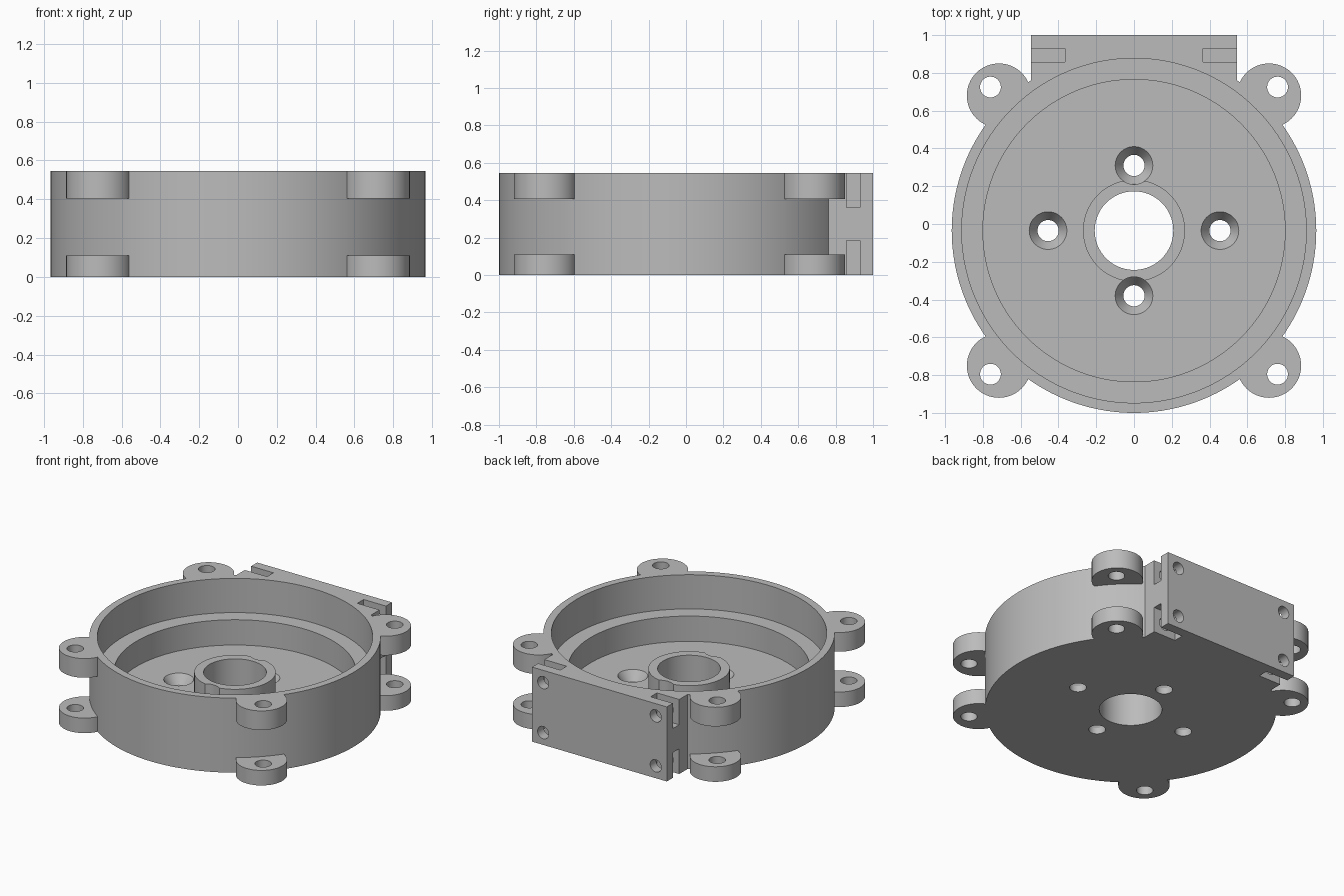
import bpy
import math
from mathutils import Vector

cube = bpy.data.objects.get("Cube")
if cube:
    bpy.data.objects.remove(cube)

CY = -0.035       # y of the main axis
H = 0.545         # overall height
FLOOR = 0.11
LEDGE = 0.295
TOP = H + 0.1     # cutters overshoot the surfaces
LOW = -0.1

grey = bpy.data.materials.new("plain_grey")
grey.use_nodes = True
colour = (0.5, 0.5, 0.5, 1)
grey.diffuse_color = colour
grey.node_tree.nodes["Principled BSDF"].inputs["Base Color"].default_value = colour


def cone(name, x, y, z0, z1, r0, r1, sides=48):
    bpy.ops.mesh.primitive_cone_add(vertices=sides, radius1=r0, radius2=r1,
                                    depth=z1 - z0, location=(x, y, (z0 + z1) / 2))
    ob = bpy.context.object
    ob.name = name
    return ob


def cylinder(name, x, y, z0, z1, r, sides=48):
    return cone(name, x, y, z0, z1, r, r, sides)


def box(name, lo, hi):
    lo, hi = Vector(lo), Vector(hi)
    bpy.ops.mesh.primitive_cube_add(size=1, location=(lo + hi) / 2)
    ob = bpy.context.object
    ob.name = name
    ob.scale = hi - lo
    bpy.ops.object.transform_apply(location=False, rotation=False, scale=True)
    return ob


def combine(target, tool, operation):
    mod = target.modifiers.new("combine", "BOOLEAN")
    mod.operation = operation
    mod.solver = "EXACT"
    mod.object = tool
    bpy.context.view_layer.objects.active = target
    bpy.ops.object.modifier_apply(modifier=mod.name)
    bpy.data.objects.remove(tool)


def add(tool):
    combine(housing, tool, "UNION")


def cut(tool):
    combine(housing, tool, "DIFFERENCE")


# Round housing with the rear mounting block
housing = cylinder("housing", 0, CY, 0, H, 0.965, 160)
add(box("rear_block", (-0.545, 0.5, 0), (0.545, 1, H)))

# Paired ears, low and high, at the four corners
corners = [(sx, sy) for sx in (-1, 1) for sy in (-1, 1)]
for sx, sy in corners:
    for z0, z1 in ((0, FLOOR), (0.405, H)):
        add(cylinder("ear", sx * 0.715, CY + sy * 0.715, z0, z1, 0.17, 64))

# Stepped bowl
cut(cylinder("upper_bore", 0, CY, LEDGE, TOP, 0.912, 160))
cut(cylinder("lower_bore", 0, CY, FLOOR, TOP, 0.8, 160))

# Central boss and its through hole
add(cylinder("boss", 0, CY, FLOOR / 2, 0.285, 0.27, 80))
cut(cylinder("centre_hole", 0, CY, LOW, TOP, 0.208, 80))

# Countersunk screw holes around the boss
for x, y in ((0.455, 0), (-0.455, 0), (0, 0.345), (0, -0.345)):
    cut(cylinder("head_clearance", x, CY + y, FLOOR, TOP, 0.1))
    cut(cone("countersink", x, CY + y, 0.045, FLOOR + 0.0005, 0.056, 0.1))
    cut(cylinder("screw_hole", x, CY + y, LOW, TOP, 0.056))

# Ear holes
for sx, sy in corners:
    cut(cylinder("ear_hole", sx * 0.76, CY + sy * 0.76, LOW, TOP, 0.055))

# Nut slots and bolt holes in the rear block
for sx in (-1, 1):
    x0, x1 = sorted((sx * 0.365, sx * 0.65))
    for z0, z1, zh in ((LOW, 0.185, 0.09), (0.36, TOP, 0.455)):
        cut(box("nut_slot", (x0, 0.857, z0), (x1, 0.93, z1)))
        bolt = cylinder("bolt_hole", sx * 0.455, 0.95, zh - 0.12, zh + 0.12, 0.045, 32)
        bolt.rotation_euler.x = math.pi / 2
        cut(bolt)

# Finish
housing.data.materials.clear()
housing.data.materials.append(grey)
bpy.ops.object.select_all(action="DESELECT")
housing.select_set(True)
bpy.context.view_layer.objects.active = housing
bpy.ops.object.shade_smooth_by_angle(angle=math.radians(30))
